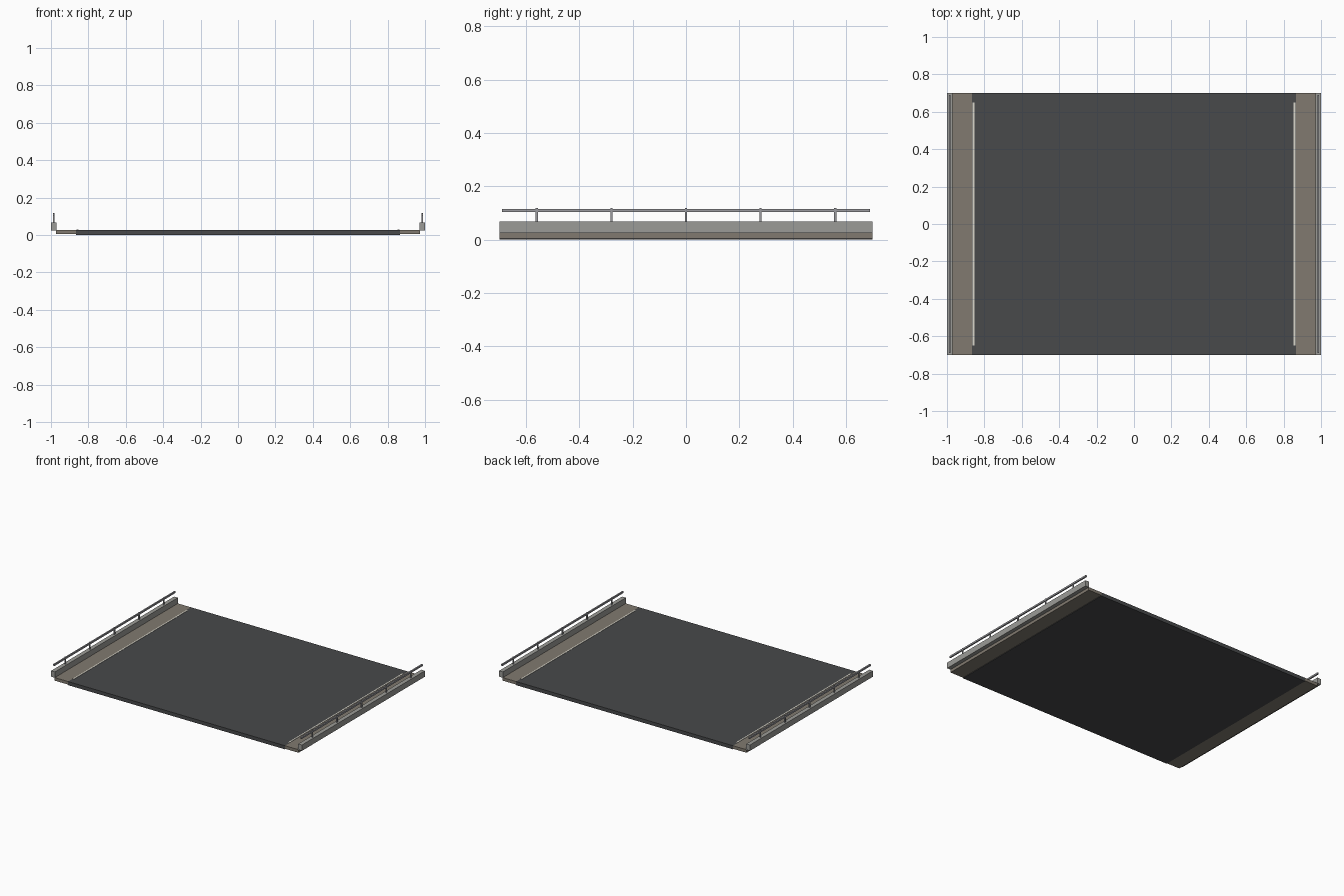
import bpy, math

if "Cube" in bpy.data.objects:
    bpy.data.objects.remove(bpy.data.objects["Cube"])


def material(name, rgb):
    m = bpy.data.materials.new(name)
    m.diffuse_color = (*rgb, 1)
    m.use_nodes = True
    m.node_tree.nodes["Principled BSDF"].inputs["Base Color"].default_value = m.diffuse_color
    return m


ASPHALT = material("asphalt", (0.065, 0.067, 0.07))
PAVING = material("paving", (0.22, 0.195, 0.16))
CONCRETE = material("concrete", (0.33, 0.33, 0.31))
PAINT = material("paint", (0.7, 0.68, 0.6))
STEEL = material("steel", (0.33, 0.33, 0.35))


def box(name, x, y, z, mat):
    """Box from (min, max) ranges on each axis."""
    r = (x, y, z)
    bpy.ops.mesh.primitive_cube_add(size=1, location=[(a + b) / 2 for a, b in r])
    ob = bpy.context.object
    ob.name = name
    ob.scale = [abs(b - a) for a, b in r]
    bpy.ops.object.transform_apply(location=False, rotation=False, scale=True)
    ob.data.materials.append(mat)
    return ob


# Road deck
box("road_deck", (-0.865, 0.865), (-0.7, 0.7), (0, 0.026), ASPHALT)

for side, s in (("left", -1), ("right", 1)):
    # Walkway, edge line and overhanging parapet
    box(side + "_walkway", (s * 0.865, s * 0.972), (-0.7, 0.7), (0.004, 0.026), PAVING)
    box(side + "_edge_line", (s * 0.853, s * 0.863), (-0.65, 0.65), (0.025, 0.028), PAINT)
    box(side + "_parapet", (s * 0.97, s * 1.0), (-0.7, 0.7), (0.025, 0.067), CONCRETE)

    # Railing bar and posts
    xr = s * 0.985
    box(side + "_rail", (xr - 0.005, xr + 0.005), (-0.69, 0.69), (0.103, 0.115), STEEL)
    for i in range(5):
        y = (i - 2) * 0.28
        box(f"{side}_rail_post_{i + 1}", (xr - 0.004, xr + 0.004),
            (y - 0.004, y + 0.004), (0.066, 0.118), STEEL)
